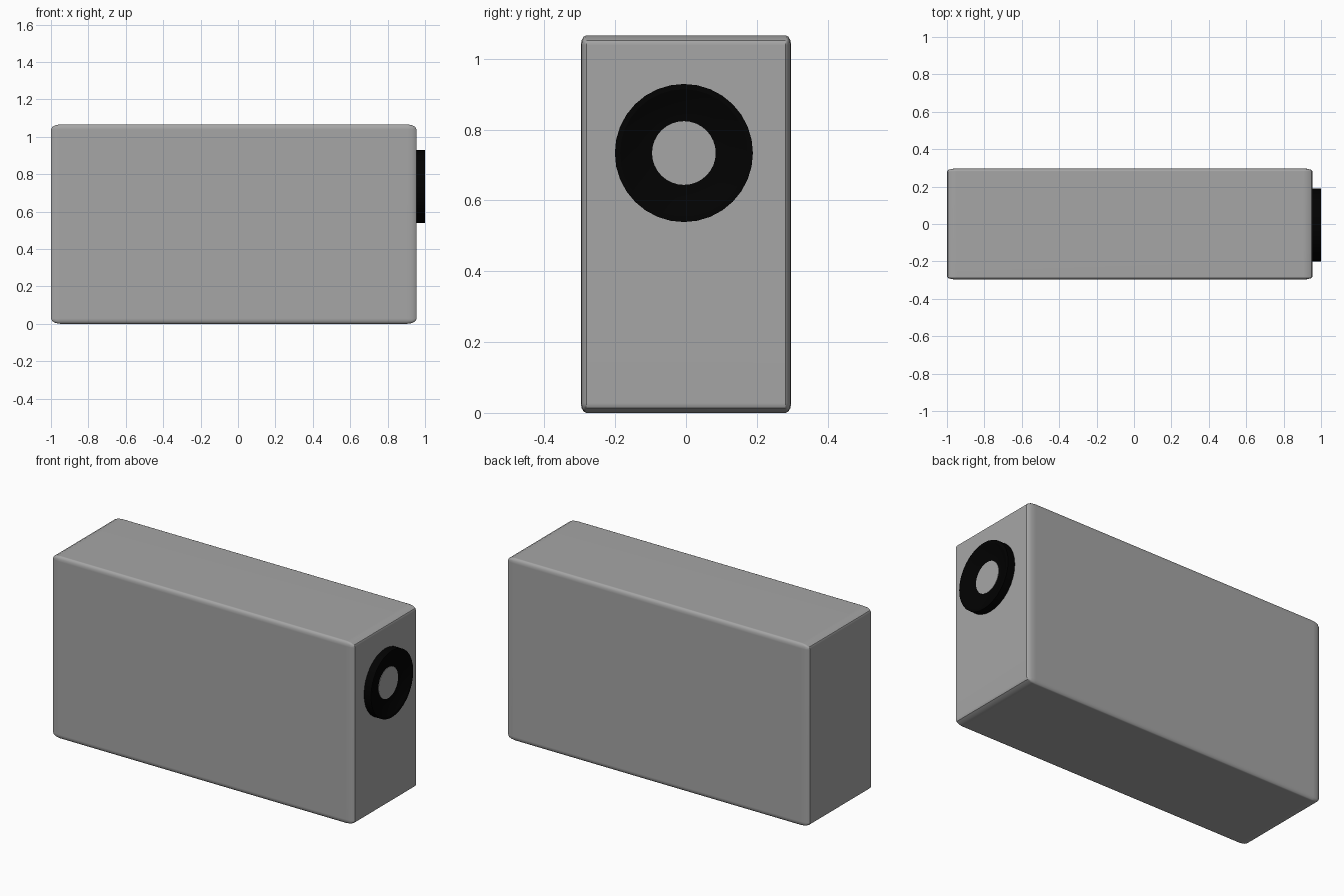
import bpy, bmesh, math

if "Cube" in bpy.data.objects:
    bpy.data.objects.remove(bpy.data.objects["Cube"])

def material(name, value):
    mat = bpy.data.materials.new(name)
    mat.diffuse_color = (value, value, value, 1)
    mat.use_nodes = True
    mat.node_tree.nodes["Principled BSDF"].inputs["Base Color"].default_value = mat.diffuse_color
    return mat

def add(name, bm, mat, angle):
    """Turn a bmesh into a named, coloured object, smooth below the angle."""
    bmesh.ops.recalc_face_normals(bm, faces=bm.faces)
    me = bpy.data.meshes.new(name)
    bm.to_mesh(me)
    bm.free()
    me.materials.append(mat)
    ob = bpy.data.objects.new(name, me)
    bpy.context.collection.objects.link(ob)
    bpy.context.view_layer.objects.active = ob
    ob.select_set(True)
    bpy.ops.object.shade_smooth_by_angle(angle=math.radians(angle))
    ob.select_set(False)
    return ob

def lathe_x(name, profile, mat, sides=32):
    """Spin (x, radius) points about the lens axis; cap the last ring."""
    bm = bmesh.new()
    rings = [[bm.verts.new((x, -0.006 + r * math.cos(2 * math.pi * i / sides),
                            0.734 + r * math.sin(2 * math.pi * i / sides)))
              for i in range(sides)] for x, r in profile]
    for a, b in zip(rings, rings[1:]):
        for i in range(sides):
            j = (i + 1) % sides
            bm.faces.new((a[i], a[j], b[j], b[i]))
    bm.faces.new(rings[-1])
    return add(name, bm, mat, 15)

grey = material("grey", 0.38)
black = material("black", 0.0005)

# Body: unit cube with rounded edges, stretched to size
bm = bmesh.new()
bmesh.ops.create_cube(bm, size=1)
bmesh.ops.bevel(bm, geom=bm.edges[:], offset=0.026, segments=3,
                profile=0.5, affect='EDGES')
bmesh.ops.scale(bm, vec=(1.955, 0.594, 1.066), verts=bm.verts)
bmesh.ops.translate(bm, vec=(-0.0225, 0, 0.533), verts=bm.verts)
body = add("body", bm, grey, 35)
# Keep the large faces flat-shaded
flat = body.modifiers.new("flat_sides", 'WEIGHTED_NORMAL')
flat.keep_sharp = True

# Black round surround: thin lip around a shallow dish
lathe_x("lens_ring", [(0.95, 0.195), (1.0, 0.195), (1.0, 0.18),
                      (0.98, 0.13), (0.974, 0.09)], black)

# Grey disc in the middle of the ring
lathe_x("lens_disc", [(0.955, 0.09), (0.976, 0.09)], grey)
